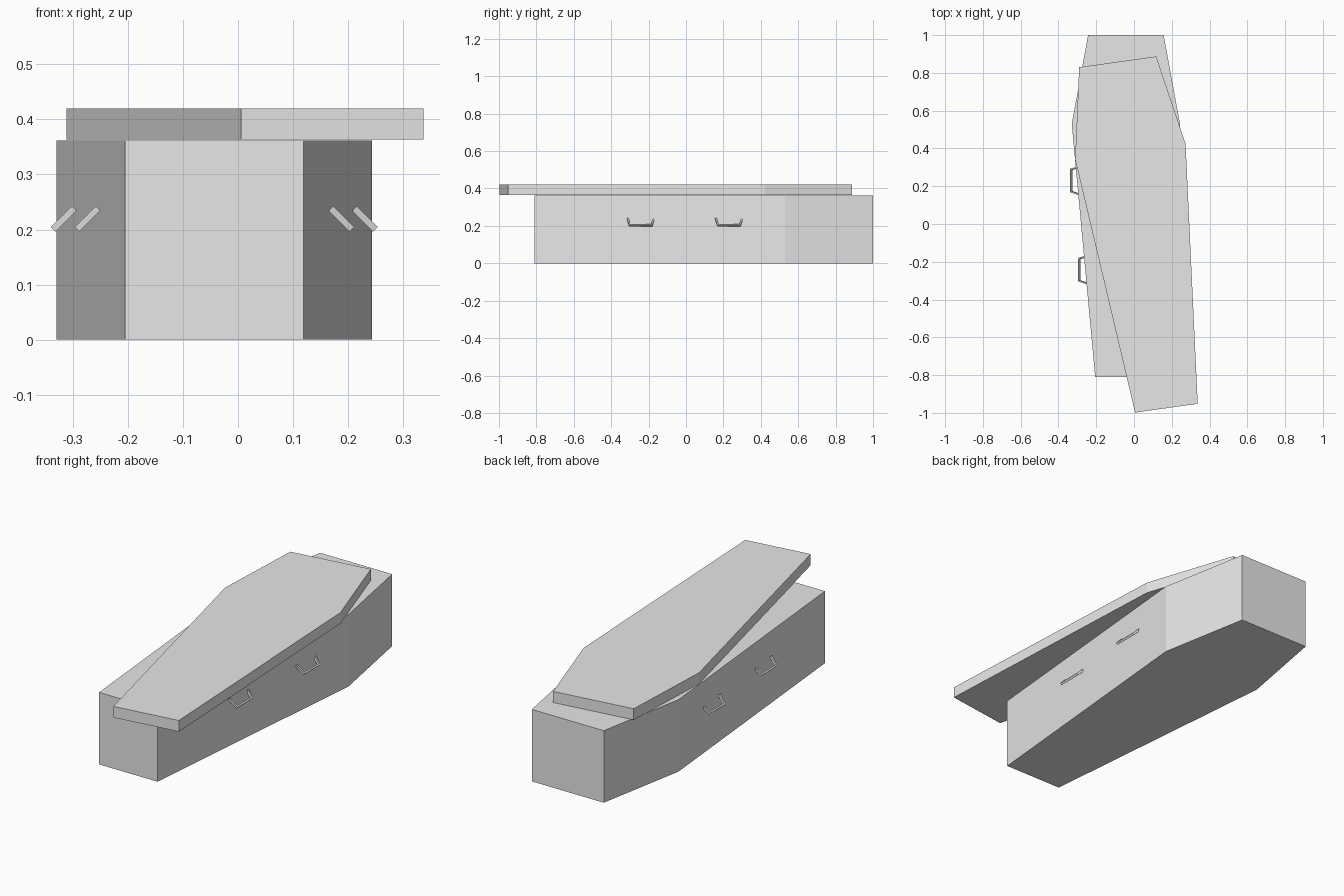
import bpy, bmesh
from math import radians
from mathutils import Matrix, Vector

if "Cube" in bpy.data.objects:
    bpy.data.objects.remove(bpy.data.objects["Cube"])

grey = bpy.data.materials.new("plain grey")
grey.use_nodes = True
grey.diffuse_color = (0.8, 0.8, 0.8, 1)
grey.node_tree.nodes["Principled BSDF"].inputs["Base Color"].default_value = (0.8, 0.8, 0.8, 1)


def prism(name, points, depth, matrix):
    """Extrude a flat outline along its local z and place it."""
    bm = bmesh.new()
    face = bm.faces.new([bm.verts.new((x, y, 0)) for x, y in points])
    top = bmesh.ops.extrude_face_region(bm, geom=[face])["geom"]
    bmesh.ops.translate(bm, vec=(0, 0, depth),
                        verts=[v for v in top if isinstance(v, bmesh.types.BMVert)])
    bm.transform(matrix)
    bmesh.ops.recalc_face_normals(bm, faces=bm.faces)
    mesh = bpy.data.meshes.new(name)
    bm.to_mesh(mesh)
    bm.free()
    mesh.materials.append(grey)
    obj = bpy.data.objects.new(name, mesh)
    bpy.context.collection.objects.link(obj)
    return obj


# Six-sided outline: half width and distance from the foot end
stations = [(0.1625, 0), (0.2865, 1.34), (0.2, 1.81)]
outline = [(w, y) for w, y in stations] + [(-w, y) for w, y in reversed(stations)]
CENTRE_X = -0.043

# Body
prism("coffin_body", outline, 0.362, Matrix.Translation((CENTRE_X, -0.81, 0)))

# Lid: slightly larger, turned askew on top
prism("coffin_lid", outline, 0.056,
      Matrix.Translation((0.1715, -0.975, 0.364))
      @ Matrix.Rotation(radians(8), 4, "Z")
      @ Matrix.Diagonal((1.03, 1.023, 1, 1)))

# Handles: U shapes hanging outwards and down from the sides
half_u = [(0.074, -0.012), (0.062, 0.042), (0.066, -0.012), (0.056, 0.034)]
outer, inner = half_u[:2], half_u[2:]
u_shape = (outer + [(-y, d) for y, d in reversed(outer)]
           + [(-y, d) for y, d in inner] + list(reversed(inner)))
THICK = 0.012
for side, side_name in ((1, "left"), (-1, "right")):
    for place, y, offset in (("front", -0.242, 0.220), ("rear", 0.23, 0.263)):
        along = Vector((0, 1, 0))
        out = Vector((side, 0, -1)).normalized()
        normal = Vector((side, 0, 1)).normalized()
        start = Vector((CENTRE_X + side * offset, y, 0.230)) - normal * THICK / 2
        placed = Matrix((along, out, normal)).transposed().to_4x4()
        placed.translation = start
        prism(f"{side_name}_{place}_handle", u_shape, THICK, placed)
